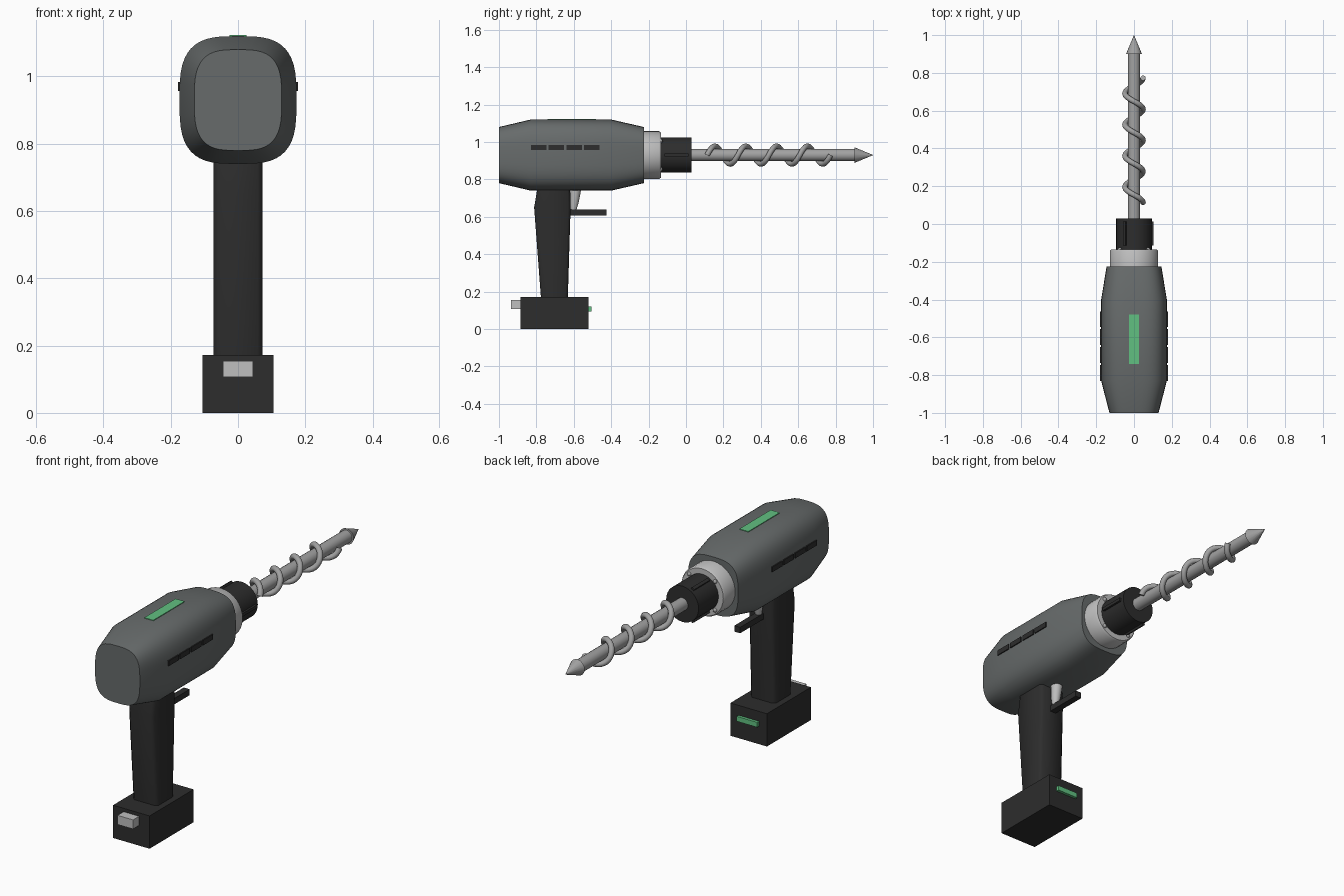
import bpy, bmesh, math
from mathutils import Vector, Matrix

if "Cube" in bpy.data.objects:
    bpy.data.objects.remove(bpy.data.objects["Cube"])

AXIS_Z = 0.93  # height of the drill axis


def material(name, rgb):
    m = bpy.data.materials.new(name)
    m.diffuse_color = (*rgb, 1)
    m.use_nodes = True
    m.node_tree.nodes["Principled BSDF"].inputs["Base Color"].default_value = m.diffuse_color
    return m


BODY = material("slate_grey", (0.135, 0.147, 0.147))
DARK = material("rubber_black", (0.026, 0.026, 0.026))
LIGHT = material("light_grey", (0.52, 0.52, 0.52))
METAL = material("steel_grey", (0.36, 0.36, 0.36))
GREEN = material("green", (0.12, 0.53, 0.22))


def finish(bm, name, mat, smooth=None):
    bmesh.ops.recalc_face_normals(bm, faces=bm.faces)
    mesh = bpy.data.meshes.new(name)
    bm.to_mesh(mesh)
    bm.free()
    ob = bpy.data.objects.new(name, mesh)
    bpy.context.collection.objects.link(ob)
    mesh.materials.append(mat)
    if smooth:
        bpy.ops.object.select_all(action='DESELECT')
        bpy.context.view_layer.objects.active = ob
        ob.select_set(True)
        bpy.ops.object.shade_smooth_by_angle(angle=math.radians(smooth))
    return ob


def loft(name, rings, mat, smooth=35):
    """Skin equal-length rings of points and cap both ends."""
    bm = bmesh.new()
    rows = [[bm.verts.new(p) for p in ring] for ring in rings]
    n = len(rows[0])
    for a, b in zip(rows, rows[1:]):
        for i in range(n):
            bm.faces.new((a[i], a[(i + 1) % n], b[(i + 1) % n], b[i]))
    bm.faces.new(rows[0])
    bm.faces.new(rows[-1])
    return finish(bm, name, mat, smooth)


def oval(y, w, h, power=2.0, n=32):
    """Superellipse ring around the drill axis."""
    ring = []
    for i in range(n):
        c, s = math.cos(math.tau * i / n), math.sin(math.tau * i / n)
        ring.append((w * math.copysign(abs(c) ** (2 / power), c), y,
                     AXIS_Z + h * math.copysign(abs(s) ** (2 / power), s)))
    return ring


def turned(name, profile, mat, n=32):
    return loft(name, [oval(y, r, r, n=n) for y, r in profile], mat)


def box(name, x, y, z, mat, turn=0.0, bevel=0.0):
    """Box from (min, max) ranges, optionally turned around the drill axis."""
    bm = bmesh.new()
    bmesh.ops.create_cube(bm, size=1)
    for v in bm.verts:
        v.co = Vector([(lo + hi) / 2 + c * (hi - lo)
                       for c, (lo, hi) in zip(v.co, (x, y, z))])
    if bevel:
        bmesh.ops.bevel(bm, geom=bm.edges[:], offset=bevel, segments=2,
                        affect='EDGES', profile=0.5)
    if turn:
        bmesh.ops.rotate(bm, verts=bm.verts, cent=(0, 0, AXIS_Z),
                         matrix=Matrix.Rotation(turn, 3, 'Y'))
    return finish(bm, name, mat)


# Motor housing: rounded-square sections tapered at both ends
loft("motor_housing", [oval(y, w, h, 3.2, 48) for y, w, h in (
    (-1.0, 0.13, 0.15), (-0.83, 0.174, 0.19),
    (-0.40, 0.174, 0.19), (-0.225, 0.145, 0.15))], BODY)
box("top_stripe", (-0.026, 0.026), (-0.74, -0.48), (1.114, 1.123), GREEN)

# Side vents
for side in (-1, 1):
    for i in range(4):
        y = -0.83 + i * 0.095
        box("vent", sorted((side * 0.165, side * 0.179)), (y, y + 0.083),
            (0.957, 0.984), DARK)

# Collar, bolts and chuck
turned("collar", [(-0.24, 0.128), (-0.145, 0.128), (-0.135, 0.122)], LIGHT)
for i in range(4):
    a = math.tau * (i + 0.5) / 4
    bm = bmesh.new()
    bmesh.ops.create_uvsphere(
        bm, u_segments=10, v_segments=6, radius=0.011,
        matrix=Matrix.Translation((0.106 * math.cos(a), -0.135,
                                   AXIS_Z + 0.106 * math.sin(a))))
    finish(bm, "collar_bolt", METAL, 40)
turned("chuck", [(-0.14, 0.094), (0.03, 0.094)], DARK)
for i in range(3):
    box("chuck_rib", (0.08, 0.104), (-0.115, 0.014),
        (AXIS_Z - 0.008, AXIS_Z + 0.008), DARK, turn=math.tau * i / 3)

# Drill bit: shaft, pointed tip and spiral flute
turned("bit_shaft", [(0.02, 0.033), (0.905, 0.033)], METAL, 16)
turned("bit_tip", [(0.90, 0.042), (1.0, 0.0005)], METAL, 16)
rings = []
for k in range(97):
    t = 4 * math.tau * k / 96
    radial = Vector((math.cos(t), 0, math.sin(t)))
    tangent = Vector((-0.048 * math.sin(t), 0.165 / math.tau,
                      0.048 * math.cos(t))).normalized()
    across = tangent.cross(radial)
    centre = Vector((0, 0.113 + 0.165 * t / math.tau, AXIS_Z)) + 0.048 * radial
    rings.append([centre + 0.0145 * (math.cos(math.tau * j / 10) * radial
                                     + math.sin(math.tau * j / 10) * across)
                  for j in range(10)])
loft("bit_spiral", rings, METAL, 50)

# Handle: tapered grip with softened corners
grip = []
for z, y0, y1 in ((0.16, -0.775, -0.632), (0.65, -0.812, -0.617),
                  (0.78, -0.79, -0.62)):
    c, w = 0.014, 0.073
    grip.append([(-w + c, y0, z), (w - c, y0, z), (w, y0 + c, z),
                 (w, y1 - c, z), (w - c, y1, z), (-w + c, y1, z),
                 (-w, y1 - c, z), (-w, y0 + c, z)])
loft("handle", grip, DARK, 50)

# Trigger: slanted tapered post and finger bar
post = []
for z, y, r in ((0.63, -0.602, 0.014), (0.68, -0.597, 0.024),
                (0.76, -0.589, 0.031)):
    post.append([(r * math.cos(math.tau * i / 16),
                  y + r * math.sin(math.tau * i / 16), z) for i in range(16)])
loft("trigger_post", post, LIGHT, 40)
box("trigger_bar", (-0.017, 0.017), (-0.625, -0.425), (0.607, 0.638), DARK)

# Battery pack with release latch and indicator strip
box("battery", (-0.106, 0.106), (-0.885, -0.52), (0, 0.172), DARK)
box("battery_latch", (-0.045, 0.045), (-0.935, -0.88), (0.106, 0.154), LIGHT)
box("battery_indicator", (-0.06, 0.06), (-0.525, -0.505), (0.094, 0.12), GREEN)
